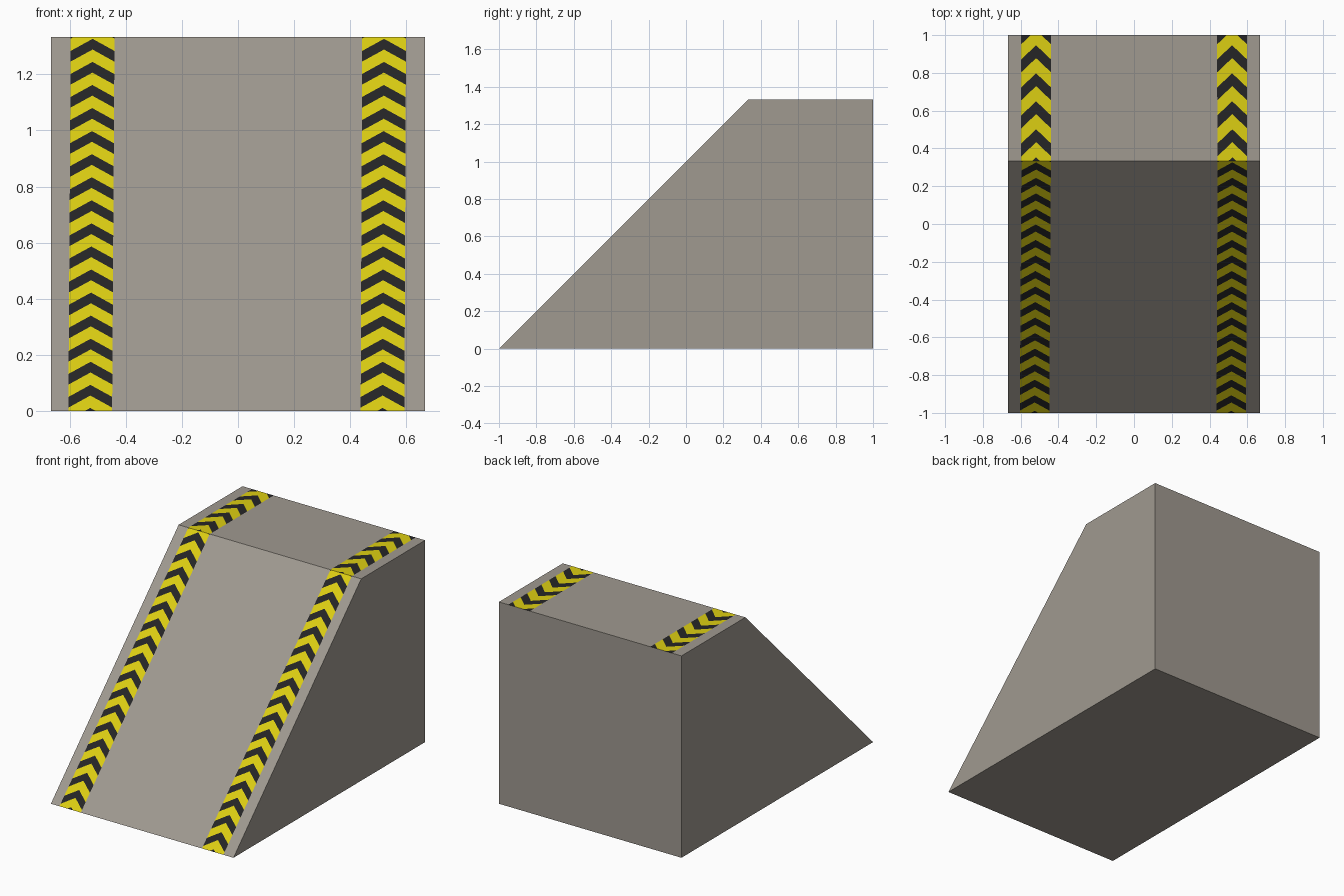
import bpy, bmesh, math
from mathutils import Vector

if "Cube" in bpy.data.objects:
    bpy.data.objects.remove(bpy.data.objects["Cube"])


def material(name, rgb):
    m = bpy.data.materials.new(name)
    m.diffuse_color = (*rgb, 1.0)
    m.use_nodes = True
    m.node_tree.nodes["Principled BSDF"].inputs["Base Color"].default_value = m.diffuse_color
    return m


W, TOP, CREST = 0.667, 1.333, 0.333
bm = bmesh.new()

# Ramp block: side profile extruded across x
profile = [(-1, 0), (1, 0), (1, TOP), (CREST, TOP)]
side = bm.faces.new([bm.verts.new((-W, y, z)) for y, z in profile])
ext = bmesh.ops.extrude_face_region(bm, geom=[side])
bmesh.ops.translate(bm, verts=[v for v in ext["geom"] if isinstance(v, bmesh.types.BMVert)],
                    vec=(2 * W, 0, 0))
bmesh.ops.recalc_face_normals(bm, faces=bm.faces)


def on_slope(f):
    return f.normal.y < -0.5 and f.normal.z > 0.5


def on_top(f):
    return f.normal.z > 0.99


def cut(test, co, no):
    """Cut the faces that pass the test with a vertical plane."""
    bm.normal_update()
    faces = [f for f in bm.faces if test(f)]
    geom = list({e for f in faces for e in f.edges}) + list({v for f in faces for v in f.verts}) + faces
    bmesh.ops.bisect_plane(bm, geom=geom, dist=1e-5, plane_co=co, plane_no=Vector(no).normalized())


def stripe(region, y0, y1, x0, x1, half, apex, period, rise, thick):
    """Hazard stripe of chevrons pointing to +y, cut into one deck face."""
    m = (x1 - x0) / (y1 - y0)
    s = rise / half

    def dx(p):
        return p.x - (x0 + m * (p.y - y0))

    # stripe edges and centre line
    for off in (-half, 0, half):
        cut(region, (x0 + off, y0, 0), (1, -m, 0))
    # chevron edges on each half
    for sgn in (-1, 1):
        def in_half(f):
            return region(f) and 0 < sgn * dx(f.calc_center_median()) < half
        for k in range(math.ceil((y1 - y0) / period) + 3):
            for c in (apex + k * period, apex + k * period - thick):
                co = (x0 + m * (c - y0), c, 0)
                cut(in_half, co, (sgn * s, 1 - sgn * s * m, 0))
    # colour by position in the chevron pattern
    bm.normal_update()
    for f in bm.faces:
        p = f.calc_center_median()
        if region(f) and abs(dx(p)) < half:
            phase = (apex - p.y - s * abs(dx(p))) % period
            f.material_index = 2 if phase < thick else 1


for xa, xb, xc in ((-0.5265, -0.518, -0.5185), (0.515, 0.5205, 0.519)):
    stripe(on_slope, -1, CREST, xa, xb, 0.078, -0.989, 0.0822, 0.043, 0.038)
    stripe(on_top, CREST, 1, xb, xc, 0.079, 0.353, 0.1483, 0.075, 0.068)

mesh = bpy.data.meshes.new("ramp_block")
bm.to_mesh(mesh)
bm.free()
for name, rgb in (("concrete grey", (0.35, 0.32, 0.28)),
                  ("hazard yellow", (0.72, 0.62, 0.006)),
                  ("hazard black", (0.018, 0.018, 0.019))):
    mesh.materials.append(material(name, rgb))
bpy.context.collection.objects.link(bpy.data.objects.new("ramp_block", mesh))
